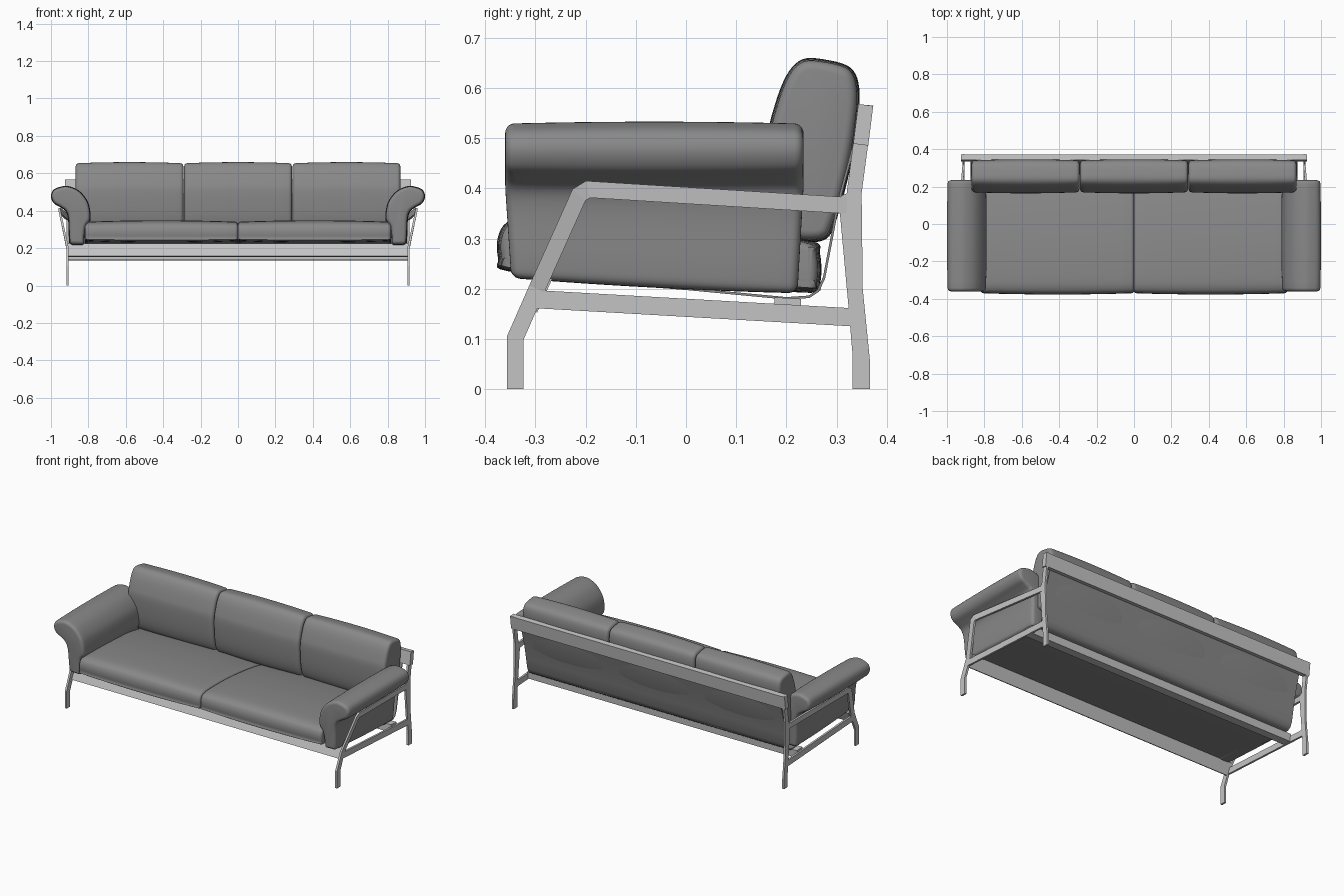
import bpy
import bmesh
import math
from mathutils import Vector

cube = bpy.data.objects.get("Cube")
if cube:
    bpy.data.objects.remove(cube)


def material(name, rgb):
    m = bpy.data.materials.new(name)
    m.use_nodes = True
    m.diffuse_color = (*rgb, 1)
    m.node_tree.nodes["Principled BSDF"].inputs["Base Color"].default_value = (*rgb, 1)
    return m


FABRIC = material("grey upholstery", (0.25, 0.25, 0.25))
METAL = material("light grey metal", (0.55, 0.55, 0.55))


def loft(name, rings, mat, smooth=0, warp=None):
    """Skin equal closed rings of points and cap both ends."""
    bm = bmesh.new()
    rows = [[bm.verts.new(warp(*p) if warp else p) for p in r] for r in rings]
    n = len(rows[0])
    for a, b in zip(rows, rows[1:]):
        for i in range(n):
            j = (i + 1) % n
            bm.faces.new((a[i], a[j], b[j], b[i]))
    bm.faces.new(rows[0])
    bm.faces.new(rows[-1])
    bmesh.ops.recalc_face_normals(bm, faces=bm.faces)
    me = bpy.data.meshes.new(name)
    bm.to_mesh(me)
    bm.free()
    me.materials.append(mat)
    ob = bpy.data.objects.new(name, me)
    bpy.context.collection.objects.link(ob)
    if smooth:
        bpy.ops.object.select_all(action="DESELECT")
        ob.select_set(True)
        bpy.context.view_layer.objects.active = ob
        bpy.ops.object.shade_smooth_by_angle(angle=math.radians(smooth))
    return ob


def rounded(points, steps=5):
    """Closed smooth curve through 2D points."""
    pts = [Vector(p) for p in points]
    out = []
    for i in range(len(pts)):
        a, b, c, d = (pts[(i + k) % len(pts)] for k in (-1, 0, 1, 2))
        for s in range(steps):
            t = s / steps
            out.append(b + (c - a) * t / 2 + (a - 2.5 * b + 2 * c - d / 2) * t * t
                       + (1.5 * (b - c) + (d - a) / 2) * t ** 3)
    return out


def inset(pts, dist):
    """Shrink a closed 2D outline along its normals."""
    n = len(pts)
    area = sum(pts[i - 1].cross(pts[i]) for i in range(n))
    sign = 1 if area > 0 else -1
    out = []
    for i in range(n):
        t = (pts[(i + 1) % n] - pts[i - 1]).normalized()
        out.append(pts[i] - Vector((t.y, -t.x)) * sign * dist)
    return out


def cushion(name, profile, lo, hi, radius, crown, place, warp=None):
    """Pillow: a rounded profile swept from lo to hi with soft ends and a crown."""
    outline = rounded(profile)
    stations = []
    for k in range(6):
        a = k / 5 * math.pi / 2
        stations.append((radius * (1 - math.sin(a)) , radius * (1 - math.cos(a))))
    stations = stations[::-1]
    length = hi - lo
    mids = [(length * t / 12, 0) for t in range(1, 12) if radius < length * t / 12 < length - radius]
    path = stations + mids + [(length - p, d) for p, d in stations[::-1]]
    rings = []
    for p, d in path:
        sag = crown * (2 * p / length - 1) ** 2
        rings.append([place(lo + p, q) for q in inset(outline, d + sag)])
    return loft(name, rings, FABRIC, 50, warp)


def ribbon(path, width):
    """Left and right edge points of a mitred strip in the side plane."""
    pts = [Vector(p) for p in path]
    edges = []
    for i, p in enumerate(pts):
        a = (p - pts[i - 1]).normalized() if i else (pts[1] - p).normalized()
        b = (pts[i + 1] - p).normalized() if i < len(pts) - 1 else a
        m = (a + b).normalized()
        n = Vector((-m.y, m.x)) * width / 2 / max(m.dot(a), 0.4)
        edges.append((p + n, p - n))
    return edges


def strip(name, edges, x0, x1, mat, smooth=0, warp=None):
    rings = [[(x0, *a), (x1, *a), (x1, *b), (x0, *b)] for a, b in edges]
    return loft(name, rings, mat, smooth, warp)


def along_x(p, q):
    return (p, q.x, q.y)


def clamp(v):
    return max(0, min(1, v))


# Seat cushions, sloping down to the back
seat = [(-.355, .235), (-.374, .26), (-.374, .305), (-.35, .336), (-.28, .348), (-.1, .345),
        (.1, .325), (.25, .296), (.267, .27), (.268, .215), (.25, .192), (.1, .205), (-.15, .222)]
for side, lo in (("right", -.818), ("left", 0)):
    cushion(side + "_seat_cushion", seat, lo, lo + .818, .016, .008, along_x)

# Back cushions, leaning against the sling
back = [(.19, .31), (.17, .38), (.164, .5), (.175, .56), (.2, .625), (.232, .657), (.28, .656),
        (.328, .64), (.345, .6), (.342, .53), (.325, .43), (.297, .33), (.275, .297), (.225, .294)]
for name, lo in (("right", -.868), ("middle", -.288), ("left", .292)):
    cushion(name + "_back_cushion", back, lo, lo + .576, .018, .006, along_x)


# Arm cushions with outward rolled tops
arm = [(.825, .222), (.86, .218), (.895, .223), (.904, .26), (.908, .35), (.92, .395), (.95, .418),
       (.985, .44), (1.0, .475), (.99, .508), (.96, .525), (.91, .532), (.85, .507), (.806, .455),
       (.79, .4), (.79, .35), (.812, .315), (.82, .26)]


def arm_warp(x, y, z):
    back_part = clamp((y + .36) / .59)
    low = clamp((.4 - z) / .18)
    return (x, y + .012 * low * (1 - 2 * back_part), z - .03 * back_part * low)


for side, s in (("right", -1), ("left", 1)):
    cushion(side + "_arm_cushion", arm, -.36, .234, .018, .004,
            lambda p, q, s=s: (s * q.x, p, q.y), arm_warp)


# Side frames: flat bars, the front upper part leaning outward
def lean(x, y, z):
    return (x + math.copysign(.043, x) * clamp((z - .2) / .2) * clamp((.32 - y) / .5), y, z)


front_path = [(-.34, 0), (-.34, .102), (-.297, .2), (-.213, .387), (-.195, .398), (.32, .366)]
post = [((.332, 0), (.366, 0)), ((.332, .065), (.366, .06)), ((.324, .16), (.352, .2)),
        ((.307, .345), (.35, .37)), ((.309, .385), (.35, .392)), ((.32, .39), (.351, .4)),
        ((.343, .567), (.373, .565))]
lower_path = [(-.295, .179), (.335, .143)]
for side, s in (("right", -1), ("left", 1)):
    x0, x1 = s * .905, s * .917
    strip(side + "_front_leg_and_arm_rail", ribbon(front_path, .033), x0, x1, METAL, 0, lean)
    strip(side + "_rear_post", post, x0, x1, METAL)
    strip(side + "_lower_rail", ribbon(lower_path, .036), x0, x1, METAL)

# Cross beams
strip("front_beam", ribbon([(-.302, .155), (-.272, .222)], .012), -.908, .908, METAL)
strip("rear_beam", ribbon([(.175, .16), (.228, .157)], .046), -.908, .908, METAL)
strip("top_back_beam", ribbon([(.348, .487), (.358, .566)], .03), -.925, .925, METAL)

# Fabric sling under the seat and up the back
sling = [(-.272, .221), (.0, .2), (.2, .181), (.245, .184), (.263, .196), (.275, .222),
         (.288, .29), (.303, .37), (.338, .5)]
strip("sling", ribbon(sling, .005), -.875, .875, FABRIC, 40)
